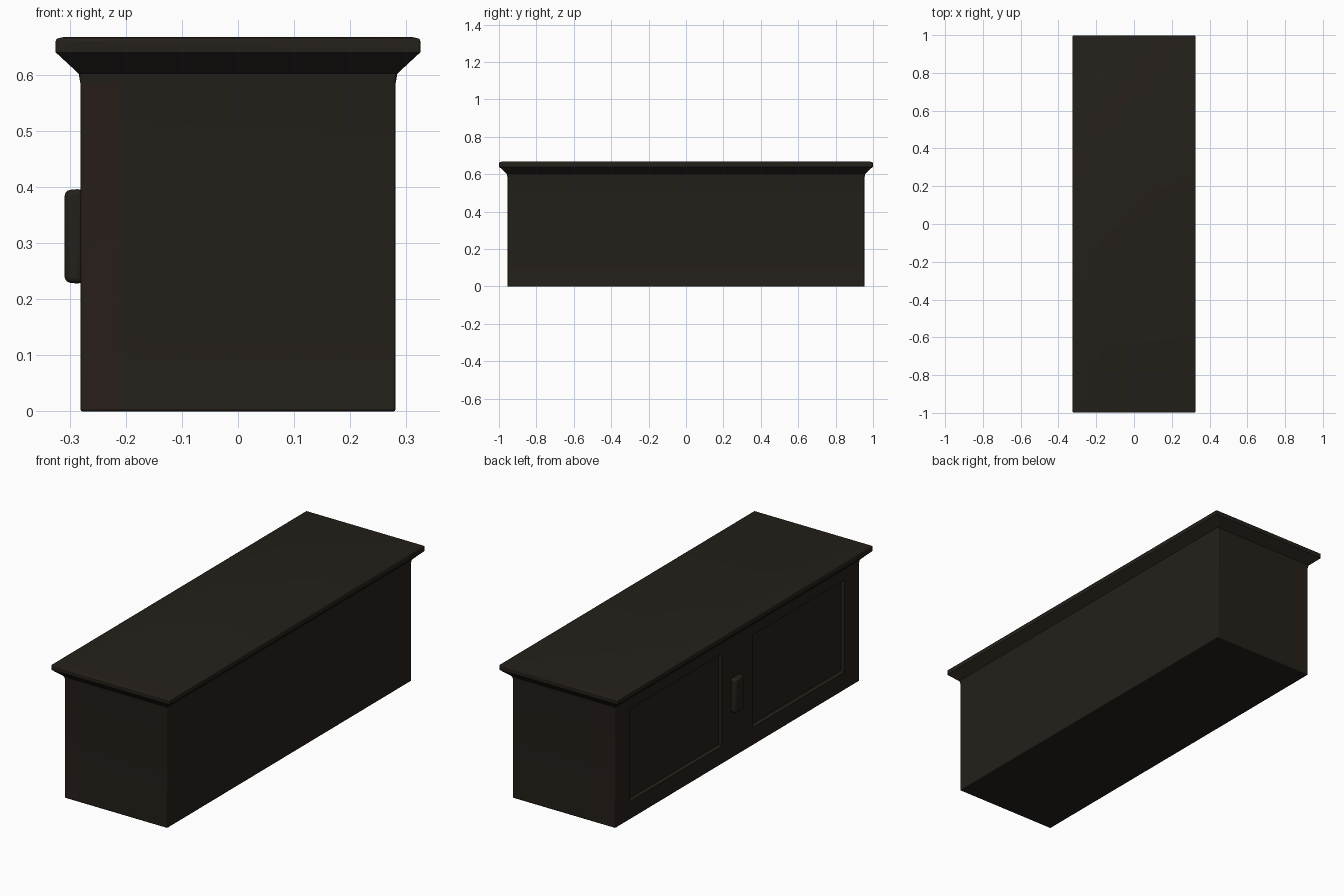
import bpy, bmesh

if "Cube" in bpy.data.objects:
    bpy.data.objects.remove(bpy.data.objects["Cube"])

def material(name, rgb):
    m = bpy.data.materials.new(name)
    m.diffuse_color = (*rgb, 1)
    m.use_nodes = True
    m.node_tree.nodes["Principled BSDF"].inputs["Base Color"].default_value = m.diffuse_color
    return m

dark = material("dark_wood", (0.018, 0.014, 0.010))
red = material("reddish_wood", (0.021, 0.0135, 0.0105))

def finish(bm, name, mats):
    bmesh.ops.recalc_face_normals(bm, faces=bm.faces)
    me = bpy.data.meshes.new(name)
    bm.to_mesh(me)
    bm.free()
    ob = bpy.data.objects.new(name, me)
    bpy.context.collection.objects.link(ob)
    for m in mats:
        me.materials.append(m)
    return ob

def loft(bm, rings):
    rings = [[bm.verts.new(p) for p in r] for r in rings]
    for a, b in zip(rings, rings[1:]):
        for i in range(4):
            j = (i + 1) % 4
            bm.faces.new((a[i], a[j], b[j], b[i]))
    bm.faces.new(rings[0])
    bm.faces.new(rings[-1])

def smooth(ob):
    bpy.ops.object.select_all(action='DESELECT')
    ob.select_set(True)
    bpy.context.view_layer.objects.active = ob
    bpy.ops.object.shade_smooth_by_angle(angle=0.5)

def bevel(ob, width, segments):
    b = ob.modifiers.new("bevel", 'BEVEL')
    b.width, b.segments = width, segments
    b.limit_method, b.angle_limit = 'ANGLE', 1.0

# Cabinet body with flared cornice: (outward offset, height)
BX, BY = 0.281, 0.955
profile = [(0, 0), (0, 0.585), (0.003, 0.602), (0.044, 0.640), (0.044, 0.664), (0.030, 0.667)]
bm = bmesh.new()
loft(bm, [[(-BX - o, -BY - o, z), (BX + o, -BY - o, z), (BX + o, BY + o, z), (-BX - o, BY + o, z)]
          for o, z in profile])
bmesh.ops.recalc_face_normals(bm, faces=bm.faces)
bmesh.ops.bisect_plane(bm, geom=bm.verts[:] + bm.edges[:] + bm.faces[:],
                       plane_co=(-0.212, 0, 0), plane_no=(1, 0, 0))
# Reddish strip on the ends of the door frame
for f in bm.faces:
    c = f.calc_center_median()
    if abs(f.normal.y) > 0.9 and c.x < -0.212 and c.z < 0.59:
        f.material_index = 1
body = finish(bm, "cabinet_body", [dark, red])
bevel(body, 0.004, 2)

# Recessed door panels on the -x side
def panel_ring(x, y0, y1, z0, z1, s):
    return [(x, y0 + s, z0 + s), (x, y1 - s, z0 + s), (x, y1 - s, z1 - s), (x, y0 + s, z1 - s)]

bm = bmesh.new()
for y0, y1 in ((-0.84, -0.12), (0.12, 0.84)):
    loft(bm, [panel_ring(x, y0, y1, 0.088, 0.545, s)
              for x, s in ((-0.32, 0), (-BX, 0), (-BX + 0.015, 0.006))])
cutter = finish(bm, "door_panel_cutter", [dark])
cutter.hide_render = True
cutter.hide_viewport = True
cut = body.modifiers.new("panels", 'BOOLEAN')
cut.operation, cut.object, cut.solver = 'DIFFERENCE', cutter, 'EXACT'
smooth(body)

# Door handle
bm = bmesh.new()
loft(bm, [panel_ring(x, -0.022, 0.052, 0.227, 0.397, s) for x, s in ((-BX + 0.005, 0), (-0.309, 0.003))])
handle = finish(bm, "door_handle", [dark])
bevel(handle, 0.010, 3)
smooth(handle)
